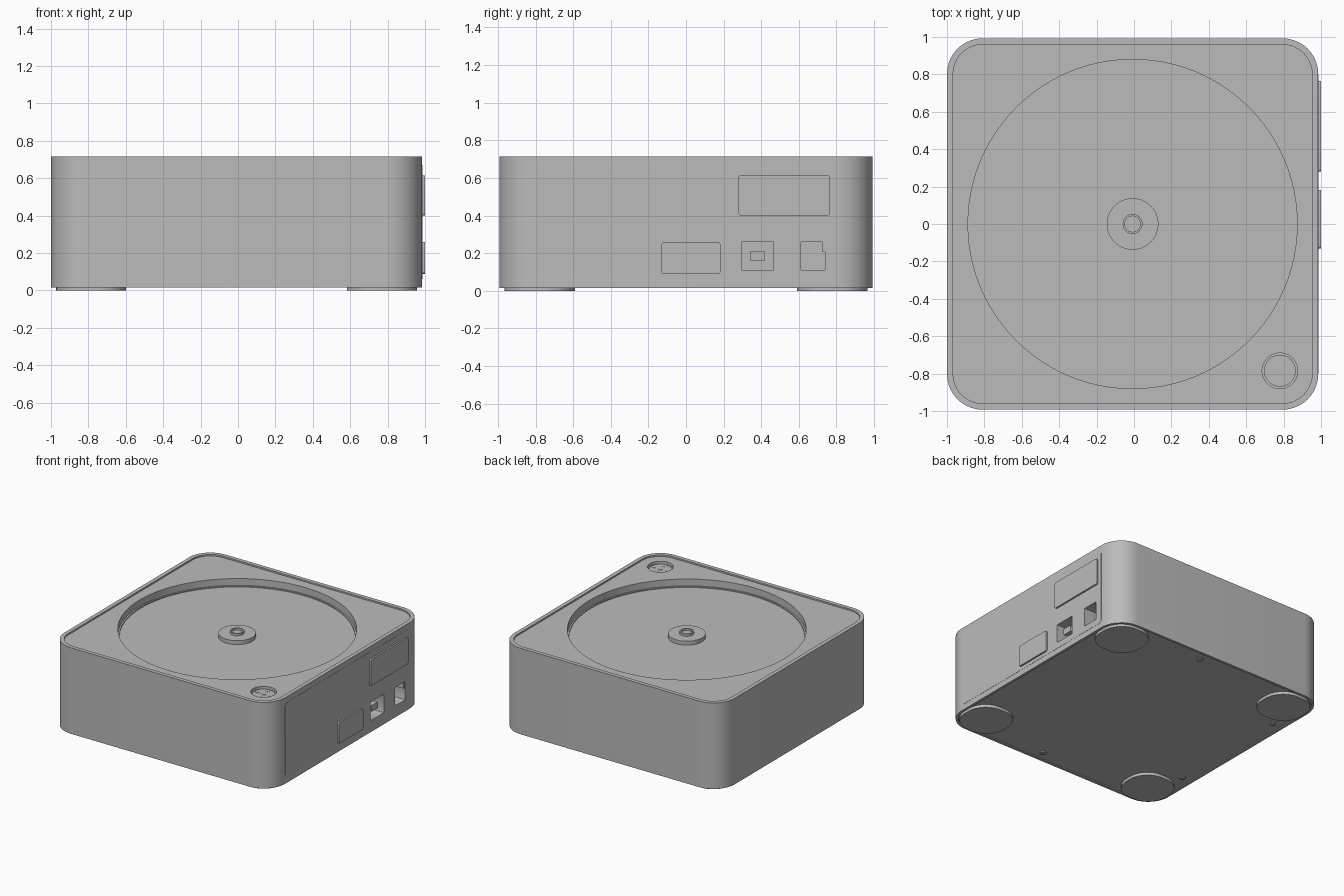
import bpy, bmesh, math
from mathutils import Matrix

if "Cube" in bpy.data.objects:
    bpy.data.objects.remove(bpy.data.objects["Cube"], do_unlink=True)

grey = bpy.data.materials.new("light_grey_plastic")
grey.use_nodes = True
COLOUR = (0.5, 0.5, 0.5, 1)
grey.diffuse_color = COLOUR
grey.node_tree.nodes["Principled BSDF"].inputs["Base Color"].default_value = COLOUR

CX = -0.0075          # body centre along x
HALF = 0.9925         # half width of the square body
SIDE = CX + HALF      # port wall
BASE, TOP = 0.015, 0.715
DECK = TOP - 0.012    # top plate, sunk inside the rim
FLOOR = 0.64          # floor of the round tray


def prism(name, outline, lo, hi, matrix=None):
    """Extrude a 2D outline from lo to hi; the matrix may turn it sideways."""
    bm = bmesh.new()
    face = bm.faces.new([bm.verts.new((x, y, lo)) for x, y in outline])
    top = bmesh.ops.extrude_face_region(bm, geom=[face])["geom"]
    for v in top:
        if isinstance(v, bmesh.types.BMVert):
            v.co.z = hi
    if matrix:
        bm.transform(matrix)
    bmesh.ops.recalc_face_normals(bm, faces=bm.faces)
    mesh = bpy.data.meshes.new(name)
    bm.to_mesh(mesh)
    bm.free()
    mesh.materials.append(grey)
    obj = bpy.data.objects.new(name, mesh)
    bpy.context.collection.objects.link(obj)
    return obj


def rounded(x0, x1, y0, y1, r, n=10):
    """Rounded rectangle outline, counter-clockwise."""
    pts = []
    corners = [(x1 - r, y1 - r), (x0 + r, y1 - r), (x0 + r, y0 + r), (x1 - r, y0 + r)]
    for q, (cx, cy) in enumerate(corners):
        for i in range(n + 1):
            a = (q + i / n) * math.pi / 2
            pts.append((cx + r * math.cos(a), cy + r * math.sin(a)))
    return pts


def square(half, r):
    return rounded(CX - half, CX + half, -half, half, r)


def circle(x, y, r, n=32):
    return [(x + r * math.cos(2 * math.pi * i / n), y + r * math.sin(2 * math.pi * i / n))
            for i in range(n)]


# Outlines for the port wall use (y, z) and extrude along x
SIDEWAYS = Matrix(((0, 0, 1, 0), (1, 0, 0, 0), (0, 1, 0, 0), (0, 0, 0, 1)))


def port_plate(name, outline, lo, hi):
    return prism(name, outline, SIDE + lo, SIDE + hi, SIDEWAYS)


def cut(obj, cutter):
    mod = obj.modifiers.new("cut", "BOOLEAN")
    mod.operation, mod.solver, mod.object = "DIFFERENCE", "EXACT", cutter
    bpy.context.view_layer.objects.active = obj
    bpy.ops.object.modifier_apply(modifier=mod.name)
    bpy.data.objects.remove(cutter, do_unlink=True)


def smooth(obj):
    bpy.ops.object.select_all(action="DESELECT")
    obj.select_set(True)
    bpy.context.view_layer.objects.active = obj
    bpy.ops.object.shade_smooth_by_angle(angle=math.radians(30))


# Body with thin rim, round tray, button well and underside recess
body = prism("body", square(HALF, 0.19), BASE, TOP)
cut(body, prism("rim_cutter", square(0.96, 0.16), DECK, 1))
cut(body, prism("tray_cutter", circle(CX, 0, 0.88, 96), FLOOR, 1))
cut(body, prism("button_cutter", circle(0.78, -0.785, 0.095, 40), DECK - 0.035, 1))
cut(body, prism("underside_cutter", square(0.972, 0.17), -1, BASE + 0.008))

# Side panel, almost flush with the wall
panel = port_plate("side_panel", rounded(-0.8, 0.8, 0.06, 0.67, 0.03), -0.005, 0.0015)

# Ports cut through panel and wall
ports = {
    "front_jack": circle(-0.55, 0.16, 0.055),
    "rear_jack": circle(-0.305, 0.16, 0.055),
    "square_port": rounded(0.295, 0.465, 0.11, 0.26, 0.004, 2),
    "network_port": rounded(0.61, 0.74, 0.11, 0.26, 0.004, 2),
}
for name, outline in ports.items():
    for part in (body, panel):
        cut(part, port_plate(name + "_cutter", outline, -0.1, 0.1))
for name, y in (("front", -0.55), ("rear", -0.305)):
    smooth(port_plate(name + "_jack_pin", circle(y, 0.16, 0.016, 20), -0.101, -0.02))
port_plate("square_port_tongue", rounded(0.34, 0.42, 0.16, 0.21, 0.004, 2), -0.101, -0.02)
port_plate("network_port_latch", rounded(0.725, 0.741, 0.205, 0.26, 0.002, 2), -0.101, -0.005)

# Raised sockets, each a bezel round a slightly sunk face
for name, (y0, y1, z0, z1) in {"wide_socket": (0.28, 0.765, 0.4, 0.615),
                               "low_socket": (-0.13, 0.183, 0.088, 0.258)}.items():
    bezel = port_plate(name, rounded(y0, y1, z0, z1, 0.014, 5), -0.01, 0.015)
    inner = rounded(y0 + .008, y1 - .008, z0 + .008, z1 - .008, 0.008, 5)
    cut(bezel, port_plate(name + "_cutter", inner, 0.011, 0.1))
    smooth(bezel)

# Tray floor lip, hub and hollow spindle
lip = prism("tray_lip", circle(CX, 0, 0.882, 96), FLOOR - 0.005, FLOOR + 0.008)
cut(lip, prism("lip_cutter", circle(CX, 0, 0.868, 96), 0, 1))
hub = prism("hub", circle(CX, 0, 0.138, 48), FLOOR - 0.005, FLOOR + 0.032)
spindle = prism("spindle", circle(CX, 0, 0.053, 32), FLOOR, FLOOR + 0.05)
cut(spindle, prism("spindle_cutter", circle(CX, 0, 0.042, 32), FLOOR + 0.035, 1))

# Control button with thin raised marks
button_top = DECK - 0.018
button = prism("control_button", circle(0.78, -0.785, 0.085, 40), DECK - 0.04, button_top)
for i in range(4):
    a = i * math.pi / 2
    x, y = 0.78 + 0.058 * math.cos(a), -0.785 + 0.058 * math.sin(a)
    prism("button_mark", rounded(x - .016, x + .016, y - .012, y + .012, .003, 2),
          button_top - 0.001, button_top + 0.002)
prism("button_centre_mark", circle(0.78, -0.785, 0.024, 4), button_top - 0.001, button_top + 0.002)

# Corner feet
for sx, sname in ((-1, "right"), (1, "left")):
    for sy, fname in ((-1, "front"), (1, "back")):
        xs = sorted((CX + sx * 0.59, CX + sx * 0.965))
        ys = sorted((sy * 0.59, sy * 0.965))
        smooth(prism(f"{fname}_{sname}_foot", rounded(*xs, *ys, 0.165), 0, BASE + 0.01))

# Underside screws
for x, y in ((0.12, 0.9), (0.12, -0.9), (-0.9, 0.52), (-0.9, -0.52)):
    screw = prism("screw", circle(x, y, 0.025, 24), BASE, BASE + 0.012)
    cut(screw, prism("screw_cutter", circle(x, y, 0.013, 6), -1, BASE + 0.005))
    smooth(screw)

for obj in (body, panel, lip, hub, spindle, button):
    smooth(obj)
